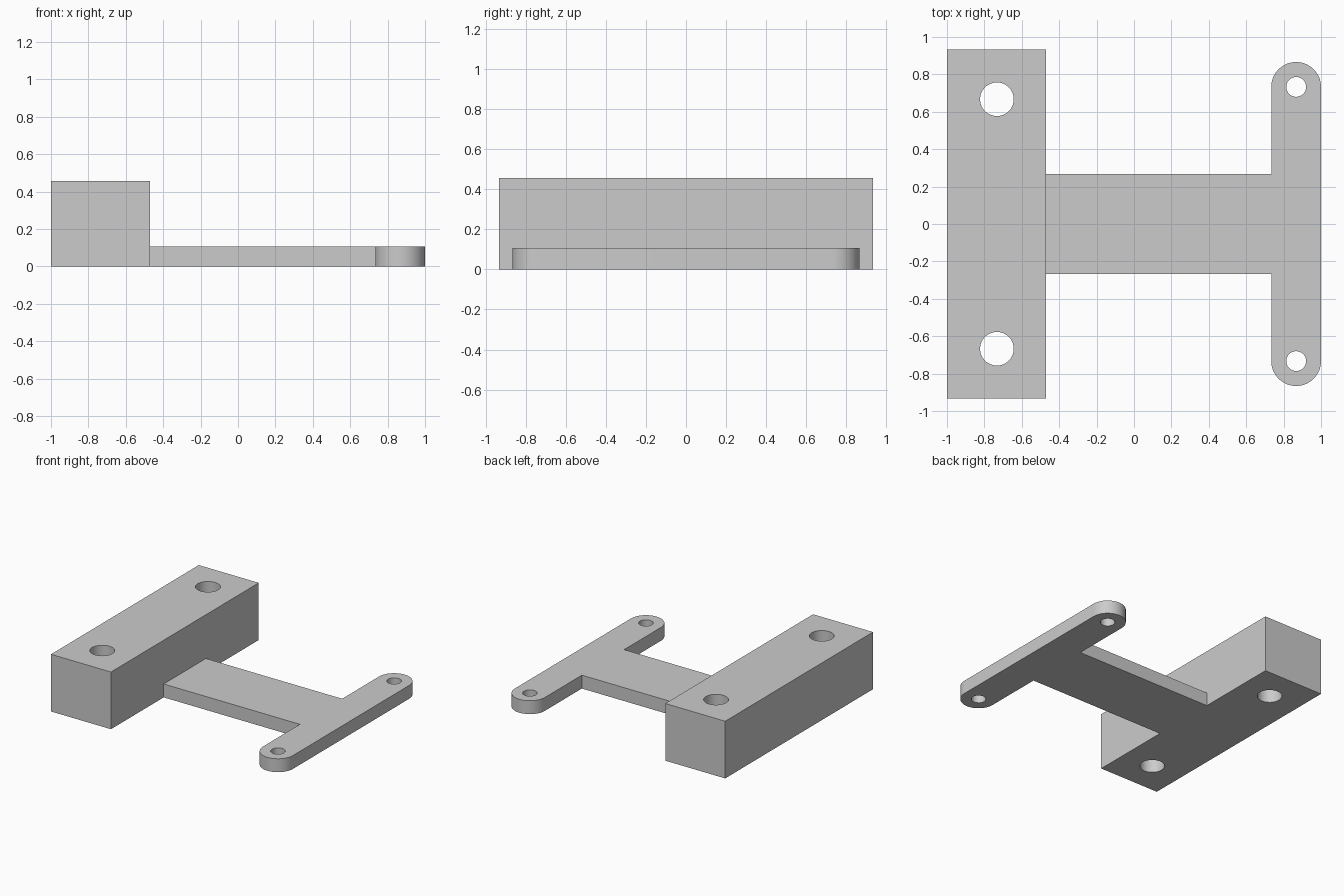
import bpy, bmesh, math

cube = bpy.data.objects.get("Cube")
if cube:
    bpy.data.objects.remove(cube, do_unlink=True)

grey = bpy.data.materials.new("plain grey")
grey.use_nodes = True
colour = (0.6, 0.6, 0.6, 1)
grey.diffuse_color = colour
grey.node_tree.nodes["Principled BSDF"].inputs["Base Color"].default_value = colour


def prism(name, outline, bottom, top):
    """Extrude a closed plan outline between two heights."""
    bm = bmesh.new()
    face = bm.faces.new([bm.verts.new((x, y, bottom)) for x, y in outline])
    extruded = bmesh.ops.extrude_face_region(bm, geom=[face])["geom"]
    verts = [v for v in extruded if isinstance(v, bmesh.types.BMVert)]
    bmesh.ops.translate(bm, verts=verts, vec=(0, 0, top - bottom))
    bmesh.ops.recalc_face_normals(bm, faces=bm.faces)
    mesh = bpy.data.meshes.new(name)
    bm.to_mesh(mesh)
    bm.free()
    mesh.materials.append(grey)
    obj = bpy.data.objects.new(name, mesh)
    bpy.context.collection.objects.link(obj)
    return obj


def arc(cx, cy, radius, start, end, steps):
    angles = [math.radians(start + (end - start) * i / steps) for i in range(steps + 1)]
    return [(cx + radius * math.cos(a), cy + radius * math.sin(a)) for a in angles]


def combine(target, other, operation):
    """Apply a boolean and discard the helper."""
    mod = target.modifiers.new("combine", "BOOLEAN")
    mod.operation = operation
    mod.solver = "EXACT"
    mod.object = other
    bpy.context.view_layer.objects.active = target
    bpy.ops.object.modifier_apply(modifier=mod.name)
    bpy.data.objects.remove(other, do_unlink=True)


# Tall mounting block
block_edge, block_y = -0.47, 0.933
bracket = prism("mounting_bracket", [(-1, -block_y), (block_edge, -block_y),
                                     (block_edge, block_y), (-1, block_y)], 0, 0.457)

# Thin arm with a round-ended crossbar, overlapping into the block
bar_x, bar_y, bar_r, arm_y = 0.867, 0.733, 0.133, 0.267
inner = bar_x - bar_r
plate_outline = ([(-0.6, -arm_y), (inner, -arm_y)]
                 + arc(bar_x, -bar_y, bar_r, 180, 360, 32)
                 + arc(bar_x, bar_y, bar_r, 0, 180, 32)
                 + [(inner, arm_y), (-0.6, arm_y)])
combine(bracket, prism("arm_plate", plate_outline, 0, 0.107), "UNION")

# Through holes, a large pair in the block and a small pair in the crossbar
for x, y, radius in ((-0.733, 0.667, 0.09), (bar_x, bar_y, 0.053)):
    for side in (-1, 1):
        circle = arc(x, side * y, radius, 0, 360, 48)[:-1]
        combine(bracket, prism("hole_cutter", circle, -0.1, 0.6), "DIFFERENCE")

# Smooth curved walls, keep sharp edges
bpy.ops.object.select_all(action="DESELECT")
bracket.select_set(True)
bpy.context.view_layer.objects.active = bracket
bpy.ops.object.shade_smooth_by_angle(angle=math.radians(30))
